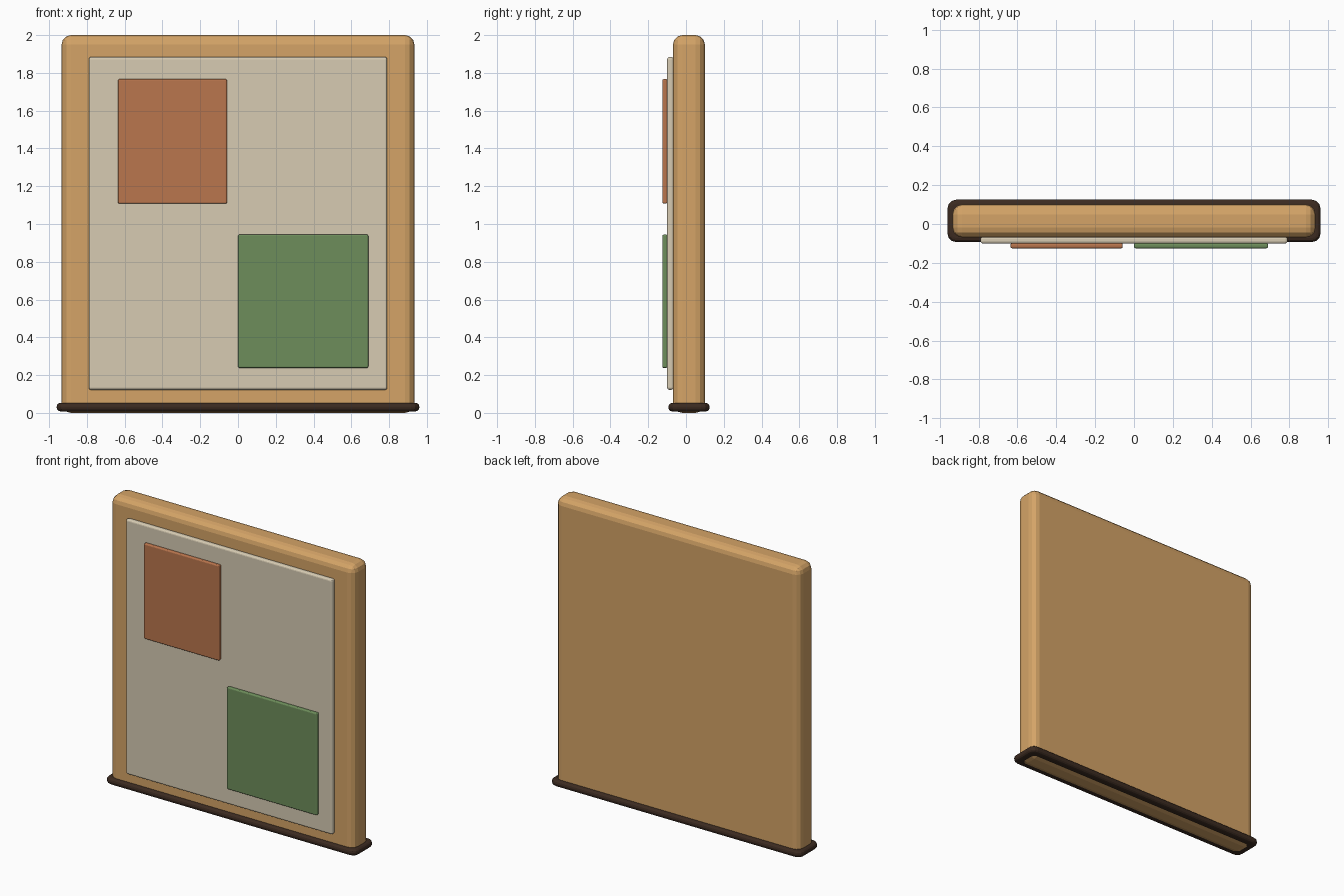
import bpy
import bmesh

old = bpy.data.objects.get("Cube")
if old:
    bpy.data.objects.remove(old, do_unlink=True)


def material(name, rgb):
    mat = bpy.data.materials.new(name)
    mat.use_nodes = True
    colour = (*rgb, 1.0)
    mat.diffuse_color = colour
    mat.node_tree.nodes["Principled BSDF"].inputs["Base Color"].default_value = colour
    return mat


def rounded_box(name, low, high, mat, edge, corner=None, segments=3):
    """Box between two corners; upright edges may take a wider radius."""
    bm = bmesh.new()
    bmesh.ops.create_cube(bm, size=1)
    for v in bm.verts:
        v.co = [lo + (c + 0.5) * (hi - lo) for c, lo, hi in zip(v.co, low, high)]
    if corner:
        upright = [e for e in bm.edges
                   if abs(e.verts[0].co.z - e.verts[1].co.z) > 1e-4]
        bmesh.ops.bevel(bm, geom=upright, offset=corner, segments=segments,
                        profile=0.5, affect='EDGES')
        rims = [e for e in bm.edges
                if abs(e.verts[0].co.z - e.verts[1].co.z) < 1e-4]
    else:
        rims = bm.edges[:]
    bmesh.ops.bevel(bm, geom=rims, offset=edge, segments=segments,
                    profile=0.5, affect='EDGES')
    bmesh.ops.recalc_face_normals(bm, faces=bm.faces[:])
    mesh = bpy.data.meshes.new(name)
    bm.to_mesh(mesh)
    bm.free()
    mesh.materials.append(mat)
    obj = bpy.data.objects.new(name, mesh)
    bpy.context.collection.objects.link(obj)
    return obj


wood = material("warm wood", (0.66, 0.37, 0.135))
dark = material("dark brown", (0.045, 0.024, 0.015))
cream = material("cream", (0.68, 0.60, 0.45))
rust = material("rust", (0.49, 0.18, 0.075))
green = material("leaf green", (0.155, 0.27, 0.105))

# Main slab and the trim around its foot
rounded_box("board", (-0.934, -0.069, 0), (0.934, 0.1, 2), wood, 0.05)
rounded_box("base_trim", (-0.96, -0.093, 0.008), (0.96, 0.125, 0.053), dark,
            0.02, corner=0.045)

# Raised front panel with two coloured patches
rounded_box("front_panel", (-0.79, -0.1, 0.122), (0.79, -0.066, 1.884), cream, 0.012)
rounded_box("upper_patch", (-0.635, -0.125, 1.108), (-0.058, -0.099, 1.767), rust, 0.008)
rounded_box("lower_patch", (0.0, -0.125, 0.238), (0.69, -0.099, 0.944), green, 0.008)
